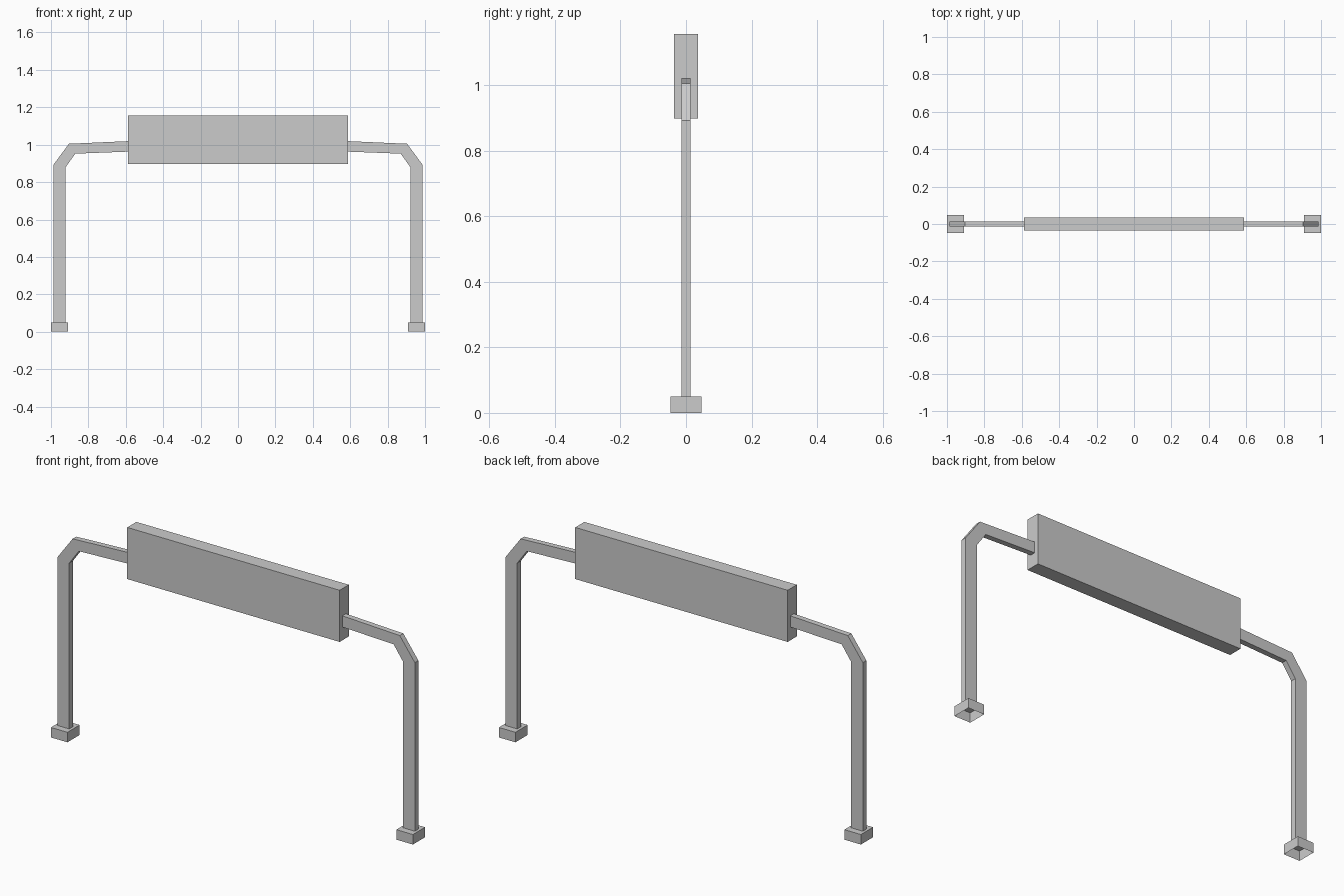
import bpy
import bmesh

if "Cube" in bpy.data.objects:
    bpy.data.objects.remove(bpy.data.objects["Cube"])


def new_object(name, bm):
    bmesh.ops.recalc_face_normals(bm, faces=bm.faces)
    mesh = bpy.data.meshes.new(name)
    bm.to_mesh(mesh)
    bm.free()
    obj = bpy.data.objects.new(name, mesh)
    bpy.context.collection.objects.link(obj)
    return obj


def box(name, x0, x1, y, z0, z1, open_bottom=False):
    bm = bmesh.new()
    bmesh.ops.create_cube(bm, size=1)
    for v in bm.verts:
        v.co = (x1 if v.co.x > 0 else x0,
                y if v.co.y > 0 else -y,
                z1 if v.co.z > 0 else z0)
    obj_faces = [f for f in bm.faces if all(v.co.z == min(w.co.z for w in bm.verts) for v in f.verts)]
    obj = new_object(name, bm) if not open_bottom else None
    if open_bottom:
        bmesh.ops.delete(bm, geom=obj_faces, context='FACES_ONLY')
        obj = new_object(name, bm)
    return obj


def extruded_profile(name, points, y):
    bm = bmesh.new()
    face = bm.faces.new([bm.verts.new((px, -y, pz)) for px, pz in points])
    res = bmesh.ops.extrude_face_region(bm, geom=[face], use_keep_orig=True)
    for v in res["geom"]:
        if isinstance(v, bmesh.types.BMVert):
            v.co.y = y
    return new_object(name, bm)


# Sign panel hung between the two arms
box("sign_panel", -0.587, 0.587, 0.036, 0.897, 1.155)

# Bent post and arm profile, right-hand side (x, z)
bent_post = [
    (0.923, 0.05), (0.987, 0.05), (0.987, 0.892), (0.904, 1.005),
    (0.587, 1.019), (0.587, 0.963), (0.870, 0.952), (0.923, 0.878),
]

for side, s in (("right", 1), ("left", -1)):
    # Post with chamfered elbow and arm
    extruded_profile(side + "_post", [(s * px, pz) for px, pz in bent_post], 0.014)
    # Footing block, hollow underneath
    xs = sorted((s * 0.909, s * 1.0))
    box(side + "_footing", xs[0], xs[1], 0.048, 0.0, 0.05, open_bottom=True)
